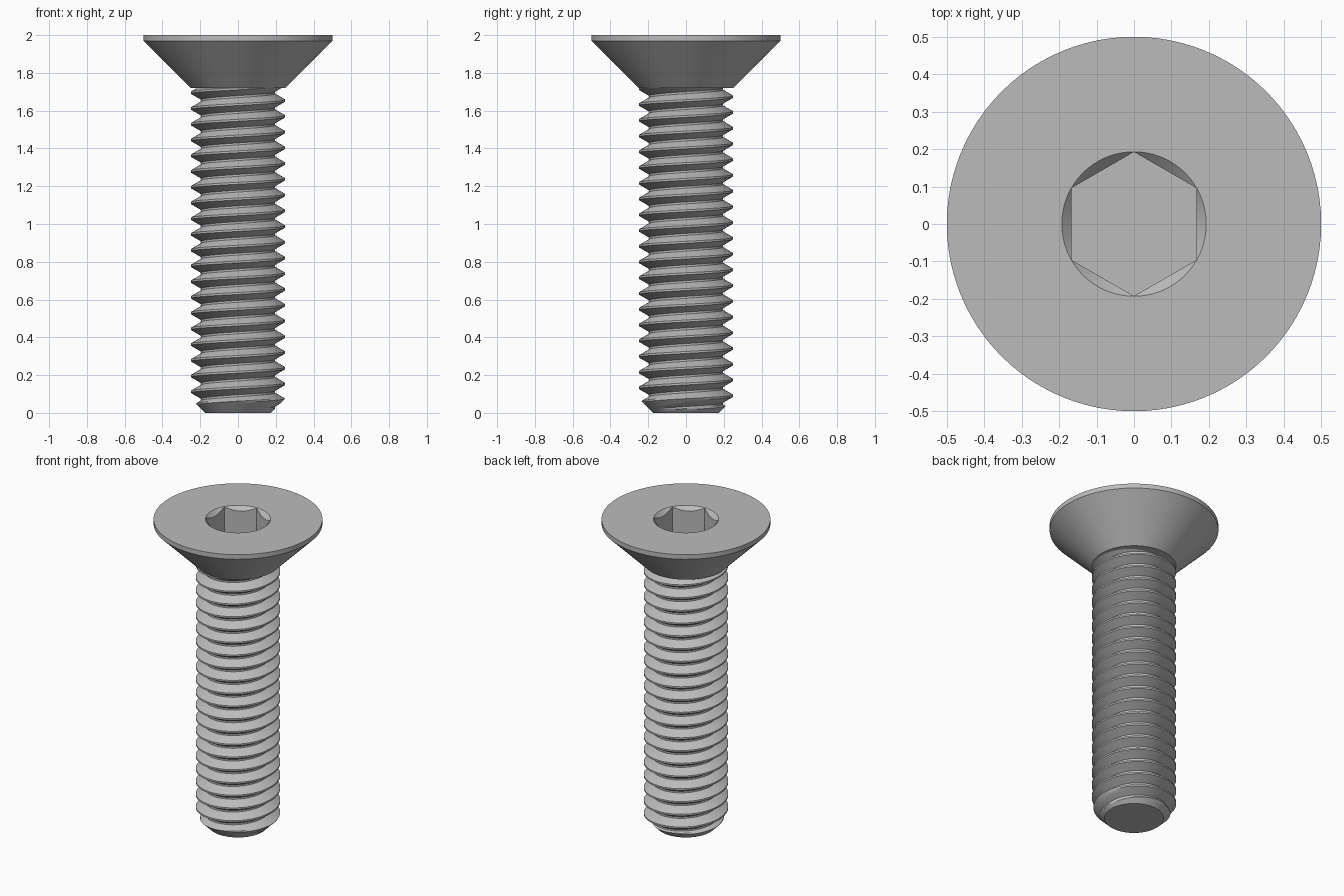
import bpy, bmesh, math

cube = bpy.data.objects.get("Cube")
if cube:
    bpy.data.objects.remove(cube, do_unlink=True)

PITCH = 1 / 12
CREST, ROOT = 0.25, 0.196        # thread radii
TIP = 0.175                      # radius of the chamfered tip
NECK, TOP = 1.72, 2.0            # underside and top of the head
HEX = 1 / 3                      # socket size across flats
SEG = 96

steel = bpy.data.materials.new("grey_steel")
steel.use_nodes = True
colour = (0.5, 0.5, 0.5, 1)
steel.diffuse_color = colour
steel.node_tree.nodes["Principled BSDF"].inputs["Base Color"].default_value = colour


def finish(name, bm):
    """Turn a bmesh into a linked object with the steel material."""
    bmesh.ops.recalc_face_normals(bm, faces=bm.faces)
    mesh = bpy.data.meshes.new(name)
    bm.to_mesh(mesh)
    bm.free()
    mesh.materials.append(steel)
    obj = bpy.data.objects.new(name, mesh)
    bpy.context.collection.objects.link(obj)
    return obj


def stacked(name, rings, seg, turn=0.0):
    """Closed solid of revolution from (radius, z) rings."""
    bm = bmesh.new()
    loops = []
    for r, z in rings:
        angles = [turn + math.tau * i / seg for i in range(seg)]
        loops.append([bm.verts.new((r * math.cos(a), r * math.sin(a), z)) for a in angles])
    for low, high in zip(loops, loops[1:]):
        for i in range(seg):
            j = (i + 1) % seg
            bm.faces.new((low[i], low[j], high[j], high[i]))
    bm.faces.new(loops[0][::-1])
    bm.faces.new(loops[-1])
    return finish(name, bm)


def select_only(obj):
    bpy.ops.object.select_all(action='DESELECT')
    obj.select_set(True)
    bpy.context.view_layer.objects.active = obj


def cut(target, cutter):
    """Subtract the cutter and discard it."""
    mod = target.modifiers.new("cut", 'BOOLEAN')
    mod.operation = 'DIFFERENCE'
    mod.solver = 'EXACT'
    mod.object = cutter
    select_only(target)
    bpy.ops.object.modifier_apply(modifier=mod.name)
    bpy.data.objects.remove(cutter, do_unlink=True)


# Countersunk head with a chamfered hexagonal socket
head = stacked("countersunk_head", [(0.25, NECK), (0.5, 1.97), (0.5, TOP)], SEG)
hex_r = HEX / math.sqrt(3)
cut(head, stacked("socket_cutter", [(hex_r, TOP - 0.21), (hex_r, TOP + 0.1)], 6, math.pi / 6))
cone_r = hex_r + 0.0005
cut(head, stacked("chamfer_cutter", [(cone_r - 0.1, TOP - 0.1), (cone_r + 0.05, TOP + 0.05)], SEG))


# Threaded shank: a V profile swept along a right-hand helix
def thread_radius(turns):
    """Radius at a distance from a crest, measured in pitches."""
    d = abs((turns + 0.5) % 1 - 0.5)
    t = min(max((d - 1 / 16) / (3 / 8), 0), 1)
    return CREST + (ROOT - CREST) * t


flank = [1 / 16 + 3 / 8 * i / 4 for i in range(5)]
steps = flank + [1 - f for f in reversed(flank)]
rows = [k + s for k in range(-3, 23) for s in steps]
CREST_START = 0.07
SHANK_TOP = NECK + 0.01

bm = bmesh.new()
columns = []
for i in range(SEG + 1):
    a = math.tau * i / SEG
    start = CREST_START + PITCH * i / SEG
    column = []
    for row in rows:
        z = min(max(start + row * PITCH, 0), SHANK_TOP)
        r = min(thread_radius((z - start) / PITCH), TIP + z)
        column.append(bm.verts.new((r * math.cos(a), r * math.sin(a), z)))
    columns.append(column)
for left, right in zip(columns, columns[1:]):
    for j in range(len(rows) - 1):
        bm.faces.new((left[j], right[j], right[j + 1], left[j + 1]))
bmesh.ops.remove_doubles(bm, verts=bm.verts, dist=0.00002)

# Close the tip and the hidden upper end
for level in (0, SHANK_TOP):
    rim = [e for e in bm.edges if e.is_boundary
           and all(abs(v.co.z - level) < 0.0001 for v in e.verts)]
    bmesh.ops.edgenet_fill(bm, edges=rim)
shank = finish("threaded_shank", bm)

for obj in (head, shank):
    select_only(obj)
    bpy.ops.object.shade_smooth_by_angle(angle=math.radians(25))
